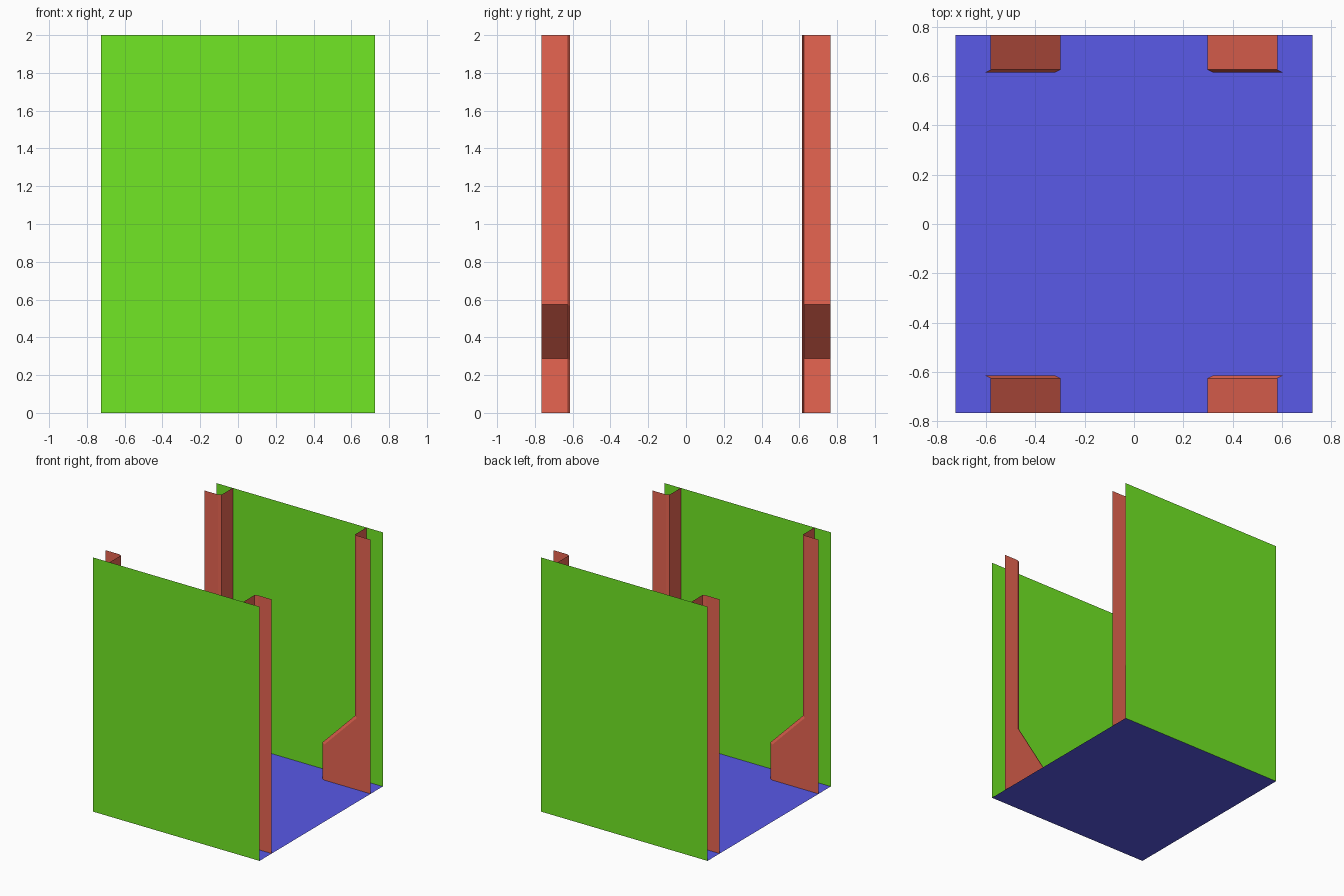
import bpy

if "Cube" in bpy.data.objects:
    bpy.data.objects.remove(bpy.data.objects["Cube"])

HX, HY, H = 0.724, 0.766, 2.0   # half width, half depth, height


def material(name, rgb):
    m = bpy.data.materials.new(name)
    m.diffuse_color = (*rgb, 1)
    m.use_nodes = True
    m.node_tree.nodes["Principled BSDF"].inputs["Base Color"].default_value = m.diffuse_color
    return m


RED = material("red", (0.80, 0.13, 0.083))
GREEN = material("green", (0.165, 0.80, 0.018))
BLUE = material("blue", (0.10, 0.10, 0.80))


def add_mesh(name, verts, faces, mat):
    mesh = bpy.data.meshes.new(name)
    mesh.from_pydata(verts, [], faces)
    mesh.materials.append(mat)
    obj = bpy.data.objects.new(name, mesh)
    bpy.context.collection.objects.link(obj)
    return obj


# Floor sheet
add_mesh("floor", [(-HX, -HY, 0), (HX, -HY, 0), (HX, HY, 0), (-HX, HY, 0)],
         [(0, 1, 2, 3)], BLUE)

# Front and back wall sheets, facing outwards
for name, s in (("front_wall", 1), ("back_wall", -1)):
    add_mesh(name, [(-s * HX, -s * HY, 0), (s * HX, -s * HY, 0),
                    (s * HX, -s * HY, H), (-s * HX, -s * HY, H)],
             [(0, 1, 2, 3)], GREEN)

# Corner posts: open shell with a sloped foot and a chamfered inner edge
edge = [(0.298, 0), (0.298, 0.288), (0.582, 0.574), (0.582, H)]
inset = [(0.320, 0), (0.320, 0.279), (0.604, 0.565), (0.604, H)]
rings = [(edge, HY), (edge, 0.626), (inset, 0.615)]


def corner_post(name, sx, sy):
    verts = [(sx * x, sy * y, z) for prof, y in rings for x, z in prof]
    verts += [(sx * HX, sy * 0.615, H), (sx * HX, sy * 0.615, 0)]
    faces = [(r + i, r + i + 1, r + i + 5, r + i + 4)
             for r in (0, 4) for i in range(3)]
    faces.append((8, 9, 10, 11, 12, 13))
    if sx * sy > 0:
        faces = [f[::-1] for f in faces]
    add_mesh(name, verts, faces, RED)


for side, sx in (("left", -1), ("right", 1)):
    for end, sy in (("front", -1), ("back", 1)):
        corner_post(f"{end}_{side}_post", sx, sy)
